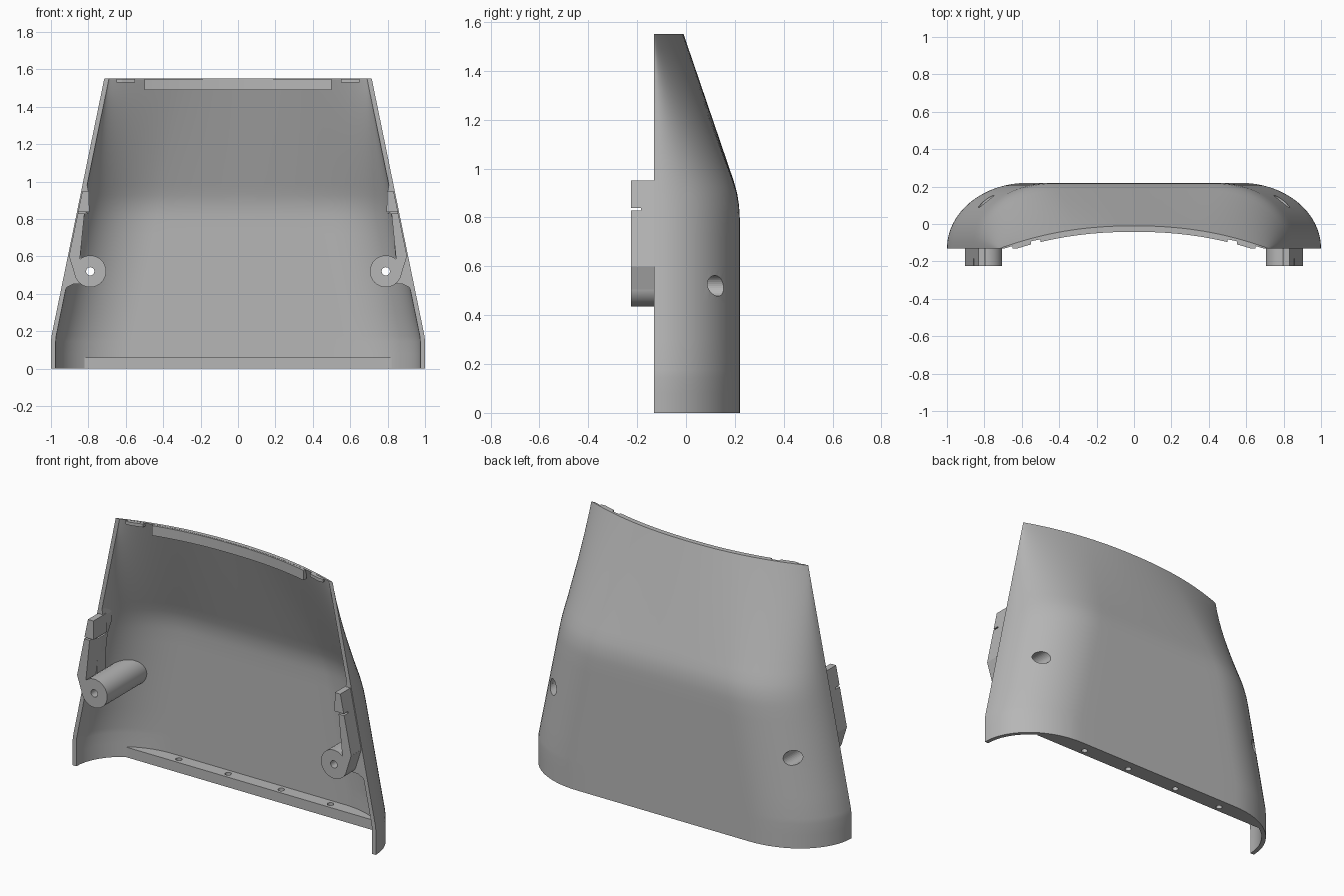
import bpy, bmesh, math

if "Cube" in bpy.data.objects:
    bpy.data.objects.remove(bpy.data.objects["Cube"])

FRONT = -0.13   # plane of the open edge
TOP = 1.55
grey = bpy.data.materials.new("plain grey")
grey.diffuse_color = (0.47, 0.47, 0.47, 1)
grey.use_nodes = True
grey.node_tree.nodes["Principled BSDF"].inputs["Base Color"].default_value = grey.diffuse_color


def half_width(z):
    return 1.0 if z < 0.16 else 1.0 - 0.285 * (z - 0.16) / (TOP - 0.16)


def back_y(z):
    """Side profile of the back: upright, a soft bend, then a straight slope."""
    pts = [(0, .22), (.80, .22), (.85, .217), (.90, .209), (.95, .195), (TOP, -.01)]
    for (z0, y0), (z1, y1) in zip(pts, pts[1:]):
        if z <= z1:
            return y0 + (y1 - y0) * (z - z0) / (z1 - z0)
    return pts[-1][1]


def surface_y(x, z, inset=0.0):
    """Rounded-corner section blending into a shallow arc at the top."""
    w, corner = half_width(z) - inset, 0.43 - inset
    t = (0.22 - back_y(z)) / 0.23
    over = min(1, max(0, (abs(x) - (w - corner)) / corner))
    body = math.sqrt(max(0, 1 - over * over))
    arc = max(0, 1 - min(1, abs(x) / w) ** 2.2)
    return FRONT + (1 - t) * (0.35 - inset) * body + t * (0.12 - inset) * arc


def make(name, bm):
    bmesh.ops.recalc_face_normals(bm, faces=bm.faces)
    me = bpy.data.meshes.new(name)
    bm.to_mesh(me)
    bm.free()
    ob = bpy.data.objects.new(name, me)
    bpy.context.collection.objects.link(ob)
    me.materials.append(grey)
    return ob


def smooth(ob, angle=30):
    bpy.ops.object.select_all(action='DESELECT')
    ob.select_set(True)
    bpy.context.view_layer.objects.active = ob
    bpy.ops.object.shade_smooth_by_angle(angle=math.radians(angle))


def prism(name, outline, low, high):
    """Solid between two ends of an outline; low and high map a point to 3D."""
    bm = bmesh.new()
    a = [bm.verts.new(low(*p)) for p in outline]
    b = [bm.verts.new(high(*p)) for p in outline]
    n = len(outline)
    bm.faces.new(a)
    bm.faces.new(b[::-1])
    for i in range(n):
        bm.faces.new((a[i], a[(i + 1) % n], b[(i + 1) % n], b[i]))
    return make(name, bm)


def front_prism(name, outline, y0, y1=None):
    """Outline in x, z; runs from y0 to y1, or back into the shell wall."""
    return prism(name, outline, lambda x, z: (x, y0, z),
                 lambda x, z: (x, surface_y(x, z) - 0.012 if y1 is None else y1, z))


def circle(cx, cz, r, n=32):
    return [(cx + r * math.cos(2 * math.pi * i / n), cz + r * math.sin(2 * math.pi * i / n))
            for i in range(n)]


def cut(ob, cutter):
    m = ob.modifiers.new("hole", 'BOOLEAN')
    m.object, m.operation, m.solver = cutter, 'DIFFERENCE', 'EXACT'
    cutter.hide_render = True
    cutter.hide_set(True)


# curved shell: outer and inner lofts joined along all borders
rows = [0, .08, .145, .175, .3, .45, .6, .72, .80, .825, .85, .875, .9, .925, .95, .98]
rows += [.98 + .57 * i / 10 for i in range(1, 11)]


def section_x(z, inset):
    w, c = half_width(z) - inset, 0.43 - inset
    right = [w - c + c * math.cos(math.pi / 2 * i / 16) for i in range(17)]
    flat = [(w - c) * (1 - 2 * i / 10) for i in range(1, 10)]
    return right + flat + [-x for x in reversed(right)]


bm = bmesh.new()
layers = [[[bm.verts.new((x, surface_y(x, z, inset), z)) for x in section_x(z, inset)]
           for z in rows] for inset in (0, 0.025)]
outer, inner = layers
nx, nz = len(outer[0]), len(rows)
for g in layers:
    for j in range(nz - 1):
        for i in range(nx - 1):
            bm.faces.new((g[j][i], g[j][i + 1], g[j + 1][i + 1], g[j + 1][i]))
for j in (0, nz - 1):
    for i in range(nx - 1):
        bm.faces.new((outer[j][i], outer[j][i + 1], inner[j][i + 1], inner[j][i]))
for i in (0, nx - 1):
    for j in range(nz - 1):
        bm.faces.new((outer[j][i], outer[j + 1][i], inner[j + 1][i], inner[j][i]))
shell = make("shell", bm)

# bottom ledge with four screw holes
xs = [-0.82 + 1.64 * i / 40 for i in range(41)]
plan = [(x, surface_y(x, 0) - 0.012) for x in xs] + [(0.82, 0.12), (-0.82, 0.12)]
ledge = prism("bottom_ledge", plan, lambda x, y: (x, y, 0), lambda x, y: (x, y, 0.06))
for x in (-0.5, -0.175, 0.175, 0.5):
    c = prism("ledge_hole_cutter", circle(x, 0.157, 0.018, 20),
              lambda x, y: (x, y, -0.1), lambda x, y: (x, y, 0.2))
    cut(ledge, c)


# top lip: deep in the middle, shallow at the ends
def lip(name, x0, x1, z0):
    xs = [x0 + (x1 - x0) * i / 24 for i in range(25)]
    plan = [(x, surface_y(x, TOP) - 0.006) for x in xs]
    plan += [(x, max(FRONT, surface_y(x, TOP) - 0.032)) for x in reversed(xs)]
    smooth(prism(name, plan, lambda x, y: (x, y, z0), lambda x, y: (x, y, TOP - 0.001)))


lip("top_lip", -0.5, 0.5, 1.49)
lip("top_lip_left", -0.65, -0.55, 1.53)
lip("top_lip_right", 0.55, 0.65, 1.53)

for s, side in ((1, "right"), (-1, "left")):
    def flip(pts):
        return [(s * x, z) for x, z in pts]

    # screw boss with a narrow bore and a wide bore from the back
    boss = front_prism("screw_boss_" + side, circle(s * 0.79, 0.52, 0.085), -0.225)
    bore = front_prism("bore_cutter_" + side, circle(s * 0.79, 0.52, 0.022), -0.4, 0.4)
    well = front_prism("well_cutter_" + side, circle(s * 0.79, 0.52, 0.042), -0.08, 0.41)
    cut(boss, bore)
    cut(boss, well)
    cut(shell, well)
    smooth(boss)

    # web joining the boss to the side wall, flush with the open edge
    w = half_width
    web = [(w(.41) - .02, .41), (.915, .435), (.88, .452), (.84, .452), (.84, .61),
           (.838, .64), (.836, .70), (.825, .80), (.80, .88), (.798, .94),
           (.808, .99), (w(.99) - .02, .99), (w(.7) - .02, .7)]
    front_prism("side_web_" + side, flip(web), FRONT, -0.05)

    # locating tab in front of the web, split by a slot
    def strip(z0, z1):
        return flip([(w(z0) - .006, z0), (w(z1) - .006, z1),
                     (w(z1) - .042, z1), (w(z0) - .066, z0)])
    front_prism("tab_lower_" + side, strip(.60, .828), -0.225, -0.10)
    front_prism("tab_slot_floor_" + side, strip(.826, .840), -0.185, -0.10)
    front_prism("tab_upper_" + side, strip(.838, .95), -0.225, -0.10)
    front_prism("tab_foot_" + side,
                flip([(w(.60) - .006, .601), (.872, .50), (.85, .50), (.845, .601)]),
                -0.225, -0.10)

smooth(shell, 35)
